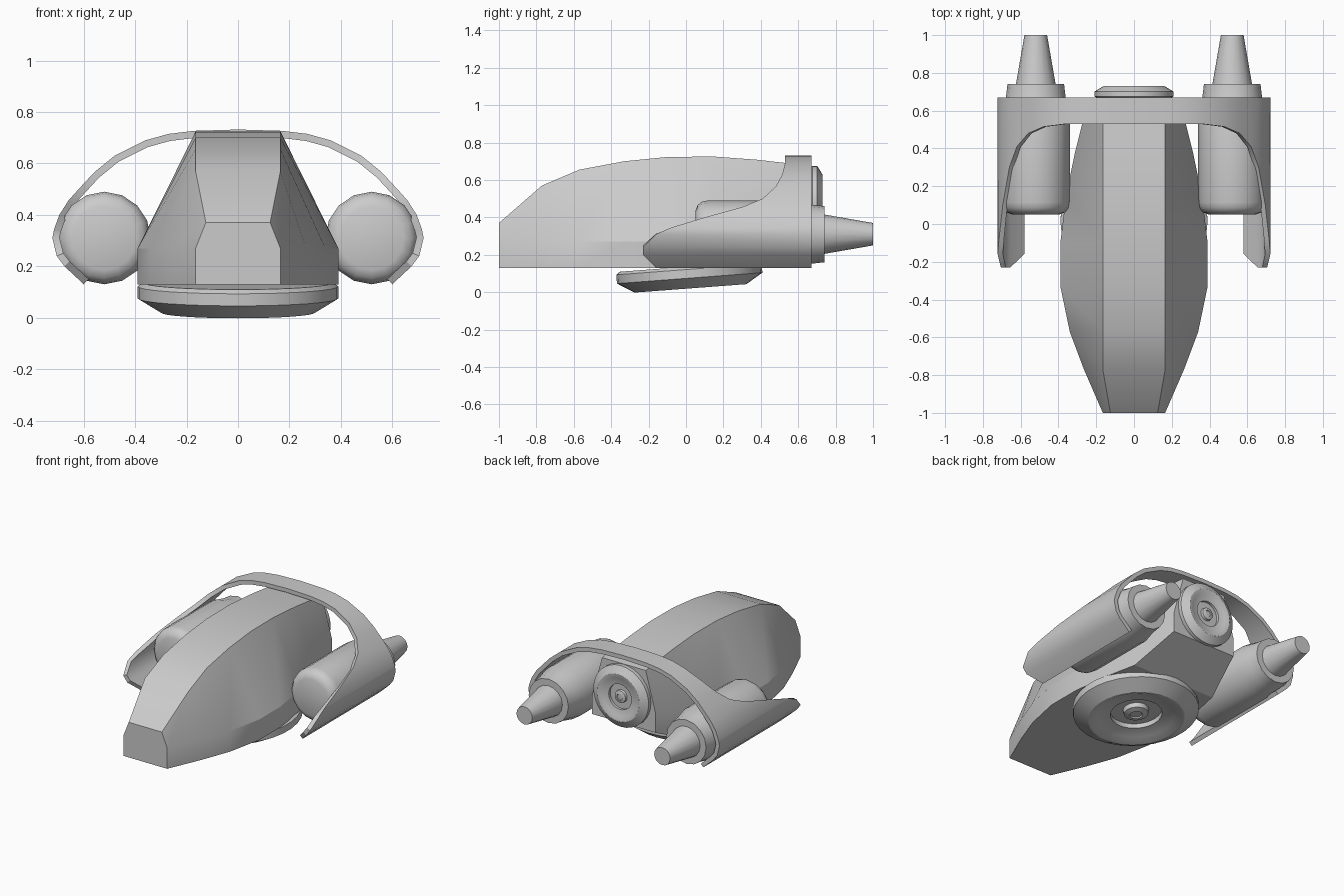
import bpy, bmesh, math
from mathutils import Vector, Matrix

if "Cube" in bpy.data.objects:
    bpy.data.objects.remove(bpy.data.objects["Cube"])


def finish(name, bm, angle=30):
    bmesh.ops.remove_doubles(bm, verts=bm.verts, dist=1e-4)
    bmesh.ops.recalc_face_normals(bm, faces=bm.faces)
    me = bpy.data.meshes.new(name)
    bm.to_mesh(me)
    bm.free()
    ob = bpy.data.objects.new(name, me)
    bpy.context.collection.objects.link(ob)
    bpy.ops.object.select_all(action='DESELECT')
    ob.select_set(True)
    bpy.context.view_layer.objects.active = ob
    bpy.ops.object.shade_smooth_by_angle(angle=math.radians(angle))
    return ob


def lathe(name, profile, base, axis, steps, scale=1.0):
    """Spin (radius, height) points around an axis starting at base."""
    bm = bmesh.new()
    vs = [bm.verts.new((r, 0, h)) for r, h in profile]
    es = [bm.edges.new(p) for p in zip(vs, vs[1:])]
    bmesh.ops.spin(bm, geom=vs + es, cent=(0, 0, 0), axis=(0, 0, 1),
                   angle=2 * math.pi, steps=steps)
    rot = Vector(axis).to_track_quat('Z', 'Y').to_matrix().to_4x4()
    bm.transform(Matrix.Translation(base) @ rot @ Matrix.Scale(scale, 4))
    return finish(name, bm)


# Hull: sections of y, half width, top half width, bottom z, shoulder z, top z
sections = [
    (-1.00, .165, .125, .13, .27, .37),
    (-0.77, .265, .165, .13, .27, .57),
    (-0.57, .340, .165, .13, .27, .655),
    (-0.33, .390, .165, .13, .27, .70),
    (-0.10, .390, .165, .13, .27, .723),
    (0.15, .360, .165, .13, .28, .725),
    (0.38, .312, .165, .13, .32, .708),
    (0.67, .240, .165, .27, .40, .675),
]
bm = bmesh.new()
rings = []
for y, w, t, zb, zm, zt in sections:
    pts = [(-w, zb), (w, zb), (w, zm), (t, zt), (-t, zt), (-w, zm)]
    rings.append([bm.verts.new((x, y, z)) for x, z in pts])
for a, b in zip(rings, rings[1:]):
    for i in range(6):
        j = (i + 1) % 6
        bm.faces.new((a[i], a[j], b[j], b[i]))
bm.faces.new(rings[0])
bm.faces.new(rings[-1])
finish("hull", bm, 25)

# Dished round thrusters: a large tilted one below, a small one at the rear
dish = [(0, 0), (.37, 0), (.39, .015), (.39, .062), (.30, .117), (.285, .117),
        (.24, .095), (.16, .082), (.16, .05), (.08, .05), (.075, .08),
        (.04, .09), (.035, .082), (0, .082)]
lathe("belly_thruster", dish, (0, .015, .137), (0, .075, -1), 32)
lathe("rear_thruster", dish, (0, .668, .467), (0, 1, 0), 32, .535)

# Engine pods with collar and exhaust cone
pod = [(0, 0), (.125, 0), (.155, .012), (.174, .035), (.18, .065), (.18, .53),
       (.158, .62), (.158, .62), (.15, .69), (.105, .69), (.06, .95), (0, .95)]
for side, sx in (("left", -1), ("right", 1)):
    lathe(side + "_engine_pod", pod, (sx * .52, .05, .31), (0, 1, 0), 16)

# Arched wing shell: half outline of x, z, front edge y
arch = [(0, .732, .53), (.17, .727, .53), (.27, .715, .53), (.36, .69, .53),
        (.48, .63, .515), (.56, .565, .48), (.62, .50, .41), (.66, .455, .30),
        (.695, .40, .10), (.715, .345, -.08), (.722, .31, -.16),
        (.705, .24, -.23), (.675, .20, -.23), (.60, .13, -.16)]
full = [(-x, z, y) for x, z, y in arch[:0:-1]] + arch
bm = bmesh.new()
n = len(full)
cols = []
for i, (x, z, y) in enumerate(full):
    # inner point is offset along the outline normal
    p, q = full[max(i - 1, 0)], full[min(i + 1, n - 1)]
    t = Vector((q[0] - p[0], q[1] - p[1])).normalized()
    ix, iz = x + t.y * .028, z - t.x * .028
    cols.append([bm.verts.new(c) for c in
                 ((x, y, z), (x, .67, z), (ix, .67, iz), (ix, y, iz))])
for a, b in zip(cols, cols[1:]):
    for i in range(4):
        j = (i + 1) % 4
        bm.faces.new((a[i], a[j], b[j], b[i]))
bm.faces.new(cols[0])
bm.faces.new(cols[-1])
finish("wing_shell", bm)
